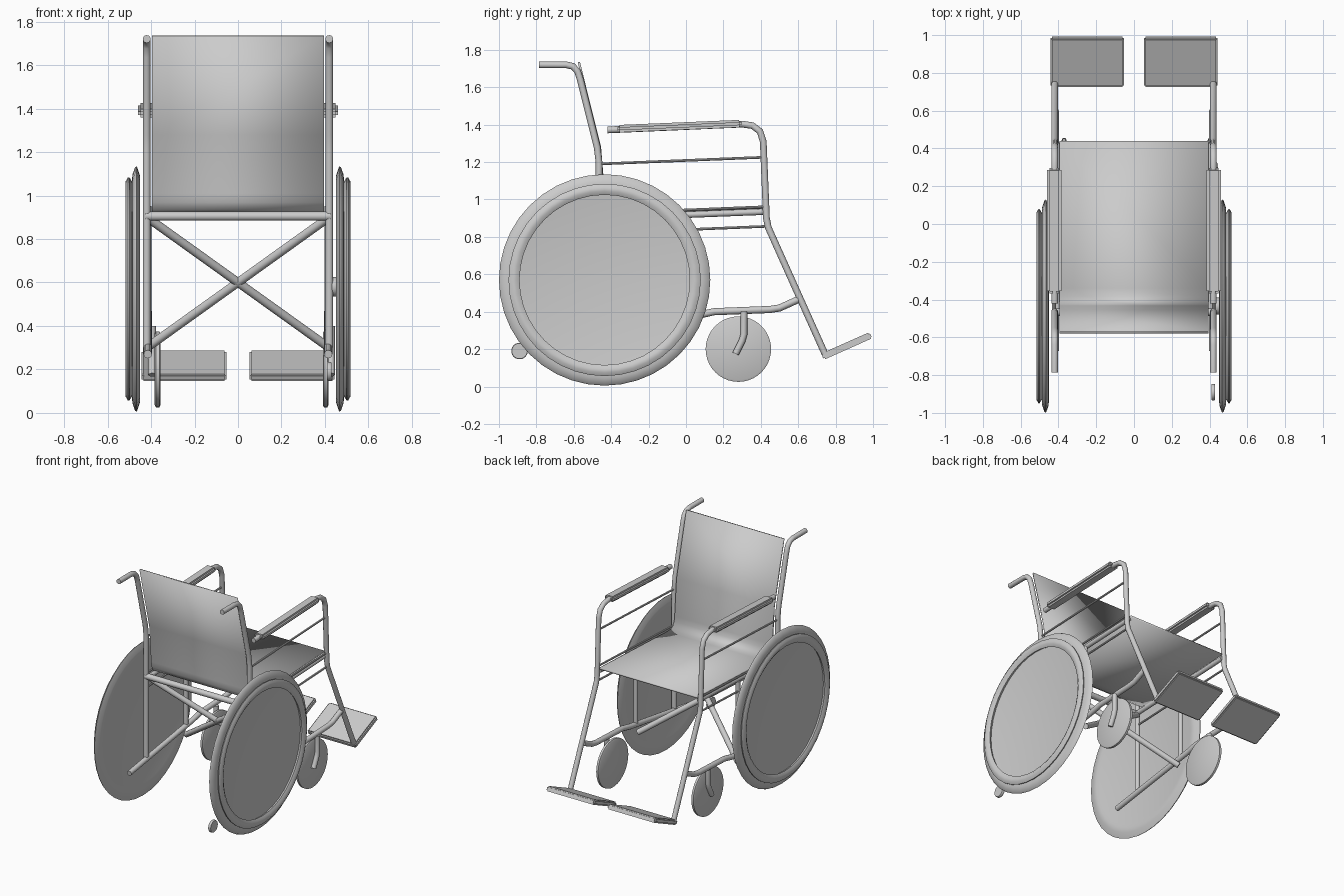
import bpy, bmesh, math
from mathutils import Vector, Matrix

cube = bpy.data.objects.get("Cube")
if cube:
    bpy.data.objects.remove(cube)

GREY = (0.6, 0.6, 0.6, 1)
mat = bpy.data.materials.new("light_grey")
mat.use_nodes = True
mat.diffuse_color = GREY
mat.node_tree.nodes["Principled BSDF"].inputs["Base Color"].default_value = GREY


def add(name, bm, smooth=True):
    bmesh.ops.recalc_face_normals(bm, faces=bm.faces)
    me = bpy.data.meshes.new(name)
    bm.to_mesh(me)
    bm.free()
    me.materials.append(mat)
    ob = bpy.data.objects.new(name, me)
    bpy.context.collection.objects.link(ob)
    if smooth:
        bpy.ops.object.select_all(action='DESELECT')
        ob.select_set(True)
        bpy.context.view_layer.objects.active = ob
        bpy.ops.object.shade_smooth_by_angle(angle=math.radians(40))
    return ob


def tube(name, pts, r, sides=12):
    """Round tube swept along a path, with mitred bends."""
    pts = [Vector(p) for p in pts]
    dirs = [(b - a).normalized() for a, b in zip(pts, pts[1:])]
    side = Vector((1, 0, 0)) if abs(dirs[0].x) < 0.5 else Vector((0, 1, 0))
    bm, rings = bmesh.new(), []
    for i, p in enumerate(pts):
        t = (dirs[max(i - 1, 0)] + dirs[min(i, len(dirs) - 1)]).normalized()
        u = (side - t * side.dot(t)).normalized()
        v = t.cross(u)
        angles = [math.tau * k / sides for k in range(sides)]
        rings.append([bm.verts.new(p + (u * math.cos(a) + v * math.sin(a)) * r) for a in angles])
    for a, b in zip(rings, rings[1:]):
        for k in range(sides):
            n = (k + 1) % sides
            bm.faces.new((a[k], a[n], b[n], b[k]))
    bm.faces.new(rings[0])
    bm.faces.new(rings[-1])
    return add(name, bm)


def lathe(name, profile, y, z, closed=False, steps=40):
    """Spin (x, radius) points about an x-parallel axle."""
    bm = bmesh.new()
    vs = [bm.verts.new((x, 0, r)) for x, r in profile]
    edges = [bm.edges.new(p) for p in zip(vs, vs[1:])]
    if closed:
        edges.append(bm.edges.new((vs[-1], vs[0])))
    bmesh.ops.spin(bm, geom=vs + edges, cent=(0, 0, 0), axis=(1, 0, 0),
                   angle=math.tau, steps=steps)
    bmesh.ops.remove_doubles(bm, verts=bm.verts, dist=1e-4)
    bmesh.ops.translate(bm, verts=bm.verts, vec=(0, y, z))
    return add(name, bm)


def disc(name, x, y, z, r, half):
    edge = half * 0.6
    return lathe(name, [(x - half, 0), (x - half, r * 0.94), (x - edge, r),
                        (x + edge, r), (x + half, r * 0.94), (x + half, 0)], y, z)


def box(name, centre, size, tilt=0.0, bevel=0.008):
    bm = bmesh.new()
    bmesh.ops.create_cube(bm, size=1, matrix=Matrix.Translation(centre)
                          @ Matrix.Rotation(tilt, 4, 'X') @ Matrix.Diagonal((*size, 1)))
    bmesh.ops.bevel(bm, geom=bm.edges[:], offset=bevel, segments=2, affect='EDGES')
    return add(name, bm)


WHEEL_Y, WHEEL_Z = -0.435, 0.57

for s, label in ((1, "left"), (-1, "right")):
    def side_tube(name, x, yz, r, sides=12):
        return tube(f"{label}_{name}", [(s * x, y, z) for y, z in yz], r, sides)

    # Large wheel: lens-shaped tyre with closed disc, and hand rim outside it
    lathe(f"{label}_wheel", [(s * x, r) for x, r in (
        (0.456, 0), (0.456, 0.47), (0.45, 0.49), (0.452, 0.525), (0.466, 0.565),
        (0.474, 0.56), (0.486, 0.525), (0.488, 0.49), (0.482, 0.465), (0.482, 0))],
        WHEEL_Y, WHEEL_Z)
    lathe(f"{label}_hand_rim", [(s * x, r) for x, r in (
        (0.486, 0.465), (0.488, 0.495), (0.500, 0.514), (0.506, 0.514),
        (0.517, 0.495), (0.517, 0.475), (0.505, 0.455))],
        WHEEL_Y, WHEEL_Z, closed=True)

    # Rear post that bends back into the push handle
    side_tube("back_post", 0.42, ((-0.465, 0.3), (-0.465, 1.2), (-0.475, 1.28), (-0.565, 1.64),
              (-0.58, 1.685), (-0.605, 1.712), (-0.64, 1.72), (-0.785, 1.72)), 0.018)
    # Arm tube that bends down into the front post and leg
    side_tube("arm_and_leg", 0.42, ((-0.42, 1.372), (0.3, 1.403), (0.355, 1.395), (0.395, 1.365),
              (0.413, 1.31), (0.43, 0.9), (0.44, 0.85), (0.745, 0.17)), 0.018)
    box(f"{label}_arm_pad", (s * 0.422, -0.035, 1.392), (0.075, 0.665, 0.04),
        math.radians(2.4), 0.012)
    # Lower bar and the uprights
    side_tube("lower_bar", 0.415, ((-0.67, 0.27), (0.06, 0.38), (0.15, 0.4), (0.45, 0.412),
              (0.5, 0.42), (0.6, 0.465)), 0.019)
    side_tube("middle_upright", 0.415, ((-0.01, 0.37), (-0.01, 0.91)), 0.016)
    # Seat rail and thin side rods
    side_tube("seat_rail", 0.405, ((-0.465, 0.9), (0.43, 0.935)), 0.017)
    for name, z in (("upper_rod", 1.19), ("seat_rod", 0.925), ("lower_rod", 0.82)):
        side_tube(name, 0.42, ((-0.465, z), (0.42, z + 0.036)), 0.007, 8)

    # Caster with its bent fork
    cx = 0.403 if s > 0 else 0.37
    disc(f"{label}_caster", s * cx, 0.28, 0.2, 0.175, 0.013)
    side_tube("caster_fork", cx + 0.025, ((0.31, 0.4), (0.31, 0.28), (0.3, 0.245), (0.265, 0.175)), 0.018)

    # Sloping footrest
    box(f"{label}_footrest", (s * 0.248, 0.859, 0.217), (0.39, 0.283, 0.036),
        math.radians(24), 0.008)

    # Slanted cross brace
    tube(f"{label}_cross_brace", [(s * 0.405, -0.45, 0.89), (-s * 0.405, -0.02, 0.31)], 0.02)

# Rear cross rail, axle hub and small rear roller
tube("rear_rail", [(-0.425, -0.465, 0.905), (0.425, -0.465, 0.905)], 0.021)
disc("axle_hub", 0.443, WHEEL_Y, WHEEL_Z + 0.01, 0.045, 0.012)
disc("rear_roller", 0.42, -0.89, 0.19, 0.044, 0.01)

# Seat and backrest as one bent sheet
bm = bmesh.new()
sheet = [(0.44, 0.957), (-0.34, 0.923), (-0.385, 0.925), (-0.415, 0.94), (-0.432, 0.97),
         (-0.438, 1.01), (-0.46, 1.28), (-0.573, 1.735)]
rows = [[bm.verts.new((x, y, z)) for x in (-0.395, 0.395)] for y, z in sheet]
for a, b in zip(rows, rows[1:]):
    bm.faces.new((a[0], a[1], b[1], b[0]))
seat = add("seat_and_back", bm)
mod = seat.modifiers.new("thickness", 'SOLIDIFY')
mod.thickness = 0.012
mod.offset = 0
